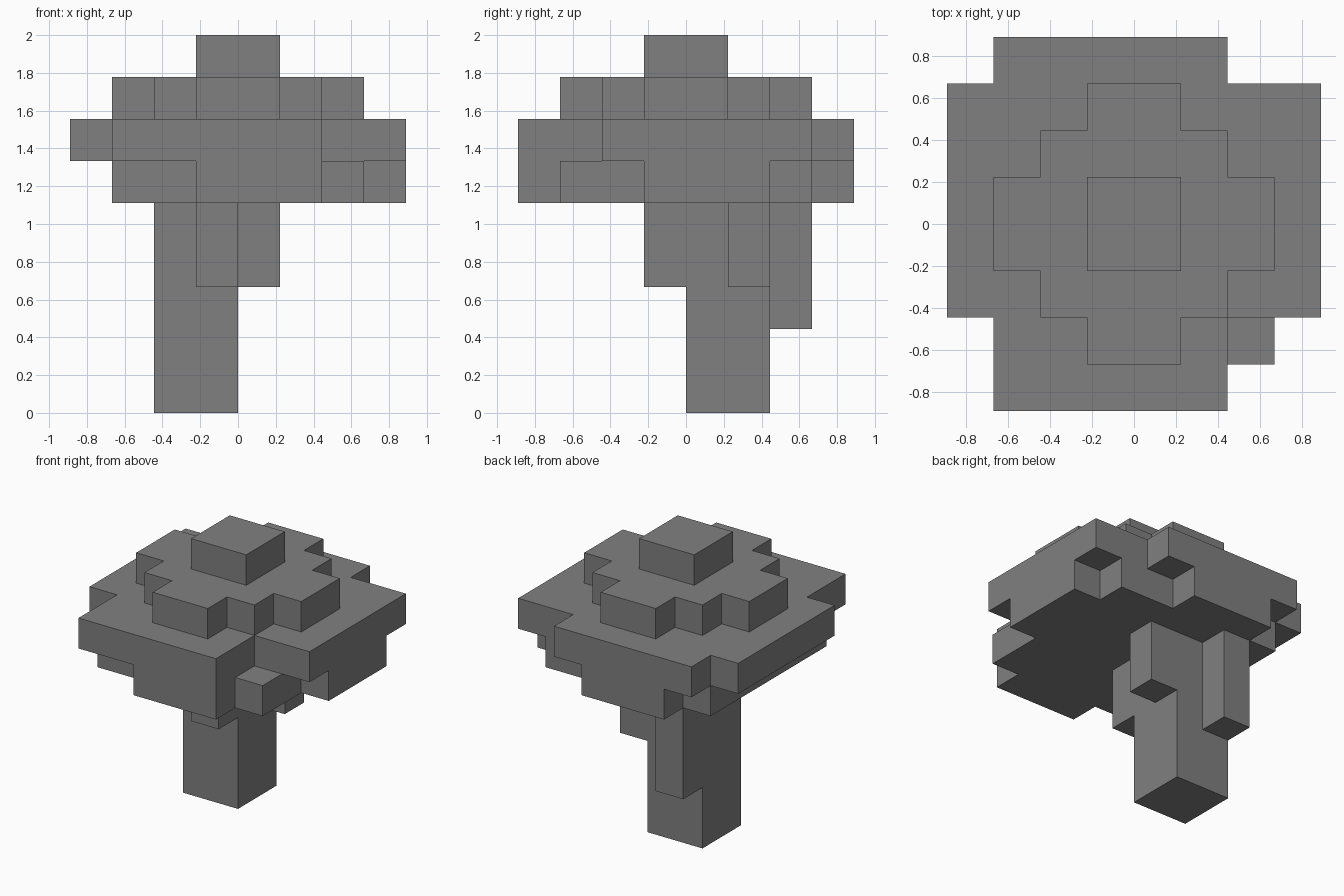
import bpy
import bmesh

UNIT = 2 / 9  # edge of one block

cube = bpy.data.objects.get("Cube")
if cube:
    bpy.data.objects.remove(cube, do_unlink=True)

grey = bpy.data.materials.new("grey")
grey.use_nodes = True
colour = (0.216, 0.216, 0.216, 1)
grey.diffuse_color = colour
grey.node_tree.nodes["Principled BSDF"].inputs["Base Color"].default_value = colour


def slab(name, bands, bottom, top):
    """Extrude a stepped outline; each band is (y0, y1, x0, x1) in blocks, front to back."""
    right, left = [], []
    for y0, y1, x0, x1 in bands:
        right += [(x1, y0), (x1, y1)]
        left += [(x0, y0), (x0, y1)]
    outline = right + left[::-1]
    bm = bmesh.new()
    base = bm.faces.new([bm.verts.new((x * UNIT, y * UNIT, bottom * UNIT)) for x, y in outline])
    cap = bmesh.ops.extrude_face_region(bm, geom=[base], use_keep_orig=True)["geom"]
    moved = [v for v in cap if isinstance(v, bmesh.types.BMVert)]
    bmesh.ops.translate(bm, verts=moved, vec=(0, 0, (top - bottom) * UNIT))
    bmesh.ops.recalc_face_normals(bm, faces=bm.faces)
    mesh = bpy.data.meshes.new(name)
    bm.to_mesh(mesh)
    bm.free()
    mesh.materials.append(grey)
    obj = bpy.data.objects.new(name, mesh)
    bpy.context.collection.objects.link(obj)
    return obj


# Trunk and its three side stubs
slab("trunk", [(0, 2, -2, 0)], 0, 5)
slab("front_stub", [(-1, 0, -1, 0)], 3, 5)
slab("left_stub", [(1, 2, 0, 1)], 3, 5)
slab("back_stub", [(2, 3, -2, -1)], 2, 5)

# Crown, layer by layer
slab("crown_underside",
     [(-4, -3, -1, 2), (-3, -1, -3, 3), (-1, 2, -3, 4), (2, 3, -3, 3), (3, 4, -2, 1)], 5, 6)
slab("crown_brim", [(-4, -2, -3, 2), (-2, 3, -4, 4), (3, 4, -3, 2)], 6, 7)
slab("crown_upper",
     [(-3, -2, -1, 1), (-2, -1, -2, 2), (-1, 1, -3, 3), (1, 2, -2, 2), (2, 3, -1, 1)], 7, 8)
slab("crown_tip", [(-1, 1, -1, 1)], 8, 9)
